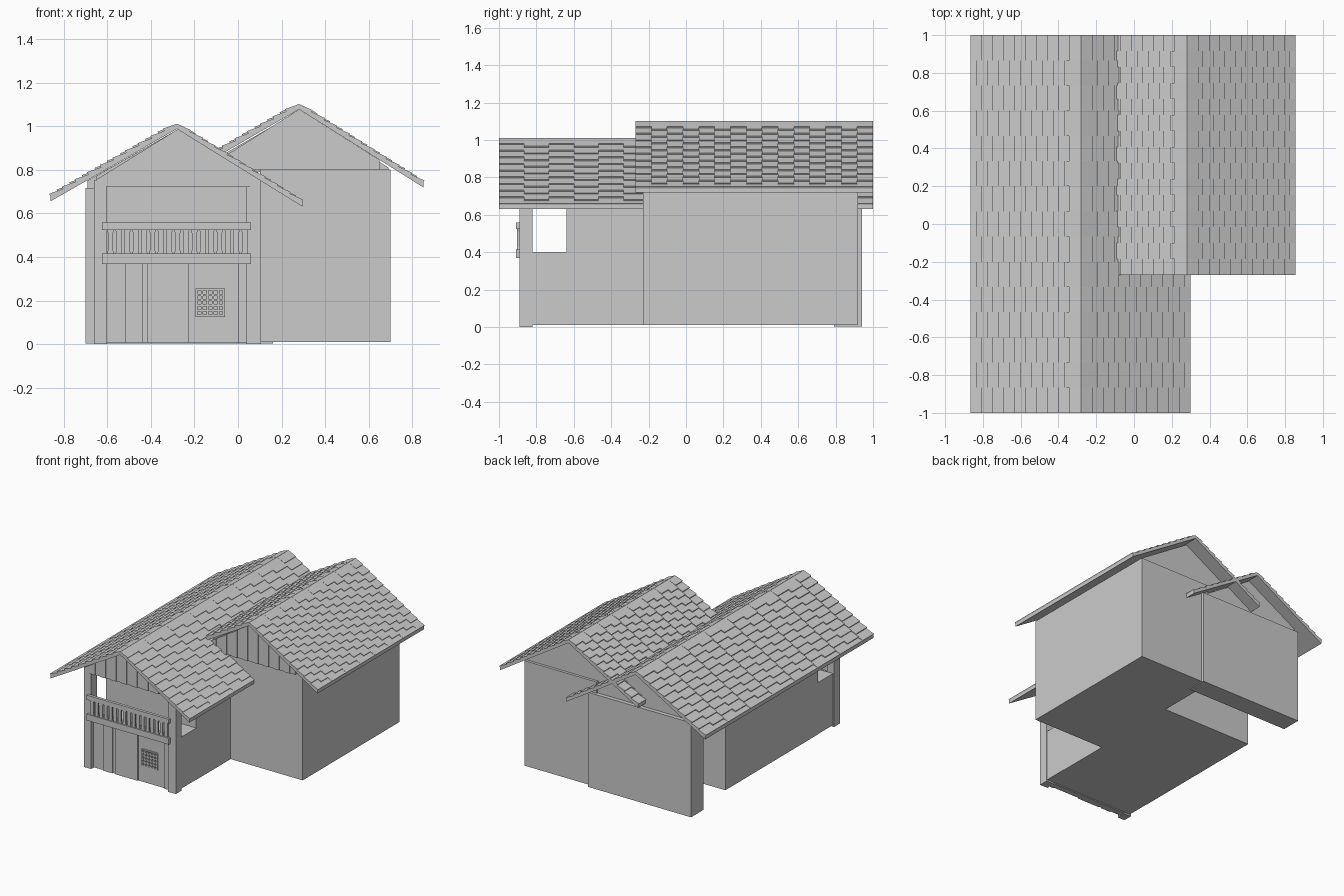
import bpy, bmesh
from mathutils import Vector

if "Cube" in bpy.data.objects:
    bpy.data.objects.remove(bpy.data.objects["Cube"])


def finish(name, bm):
    bmesh.ops.recalc_face_normals(bm, faces=bm.faces)
    me = bpy.data.meshes.new(name)
    bm.to_mesh(me)
    bm.free()
    ob = bpy.data.objects.new(name, me)
    bpy.context.collection.objects.link(ob)
    return ob


def add_prism(bm, prof, y0, y1):
    """Extrude an (x, z) outline from y0 to y1."""
    a = [bm.verts.new((x, y0, z)) for x, z in prof]
    b = [bm.verts.new((x, y1, z)) for x, z in prof]
    bm.faces.new(a)
    bm.faces.new(b[::-1])
    n = len(prof)
    for i in range(n):
        j = (i + 1) % n
        bm.faces.new((a[i], b[i], b[j], a[j]))


def add_box(bm, x0, x1, y0, y1, z0, z1):
    add_prism(bm, [(x0, z0), (x1, z0), (x1, z1), (x0, z1)], y0, y1)


def prism(name, prof, y0, y1):
    bm = bmesh.new()
    add_prism(bm, prof, y0, y1)
    return finish(name, bm)


def box(name, *dims):
    bm = bmesh.new()
    add_box(bm, *dims)
    return finish(name, bm)


def roof_slope(name, ridge, eave, y0, y1, cols, lift, thick=0.02, rows=10):
    """Thin slab plus staggered columns of tilted tiles."""
    r, e = Vector(ridge), Vector(eave)
    d = e - r
    n = Vector((-d.y, d.x)).normalized()
    if n.y < 0:
        n = -n
    drop = Vector((0, thick * 1.15))
    bm = bmesh.new()
    add_prism(bm, [r, e, e - drop, r - drop], y0, y1)
    finish(name + "_slab", bm)
    bm = bmesh.new()
    w = (y1 - y0) / cols
    for j in range(cols):
        shift = 0.42 * (j % 2)
        for k in range(rows):
            t0 = max(0.0, (k - 0.0 + shift) / rows)
            t1 = min(1.0, (k + 1 + shift) / rows)
            if k == 0:
                t0 = 0.0
            if t1 - t0 < 0.01:
                continue
            a, b = r + d * t0, r + d * t1
            add_prism(bm, [a - n * 0.004, b - n * 0.004, b + n * lift,
                           a + n * 0.001], y0 + j * w, y0 + (j + 1) * w)
    finish(name + "_tiles", bm)


# Two overlapping gable roofs
roof_slope("long_roof_left", (-0.28, 1.01), (-0.86, 0.678), -1, 1, 15, 0.013)
roof_slope("long_roof_right", (-0.28, 1.01), (0.295, 0.654), -1, 1, 15, 0.009)
roof_slope("side_roof_left", (0.28, 1.10), (-0.30, 0.765), -0.27, 1, 15, 0.013)
roof_slope("side_roof_right", (0.28, 1.10), (0.85, 0.742), -0.27, 1, 15, 0.010)

# Main wing: upper body, lower porch, rear block and rear gable
prism("main_body", [(-0.65, 0.01), (0.10, 0.01), (0.10, 0.75),
                    (-0.28, 0.983), (-0.65, 0.772)], -0.64, 0.46)
box("porch_base", -0.65, 0.10, -0.82, -0.64, 0.012, 0.40)
box("rear_block", -0.70, 0.16, 0.79, 0.94, 0.003, 0.715)
prism("rear_gable", [(-0.69, 0.71), (0.15, 0.71), (-0.28, 0.983),
                     (-0.69, 0.75)], 0.80, 0.91)

# Side wing
box("side_body", 0.10, 0.70, -0.23, 0.92, 0.01, 0.80)
prism("side_gable", [(-0.12, 0.79), (0.69, 0.79), (0.69, 0.81), (0.28, 1.07),
                     (-0.12, 0.84)], -0.22, 0.90)


def gable_boards(name, cx, half, z0, peak, slope, y0, y1, w=0.0445):
    """Vertical boards cut to the roof line, alternately proud."""
    bm = bmesh.new()
    count = round(2 * half / w)
    w = 2 * half / count
    for i in range(count):
        xa, xb = cx - half + i * w, cx - half + (i + 1) * w
        pts = [(xa, z0), (xb, z0), (xb, peak - abs(xb - cx) * slope)]
        if xa < cx - 1e-4 and xb > cx + 1e-4:
            pts.append((cx, peak))
        pts.append((xa, peak - abs(xa - cx) * slope))
        add_prism(bm, pts, y0 - 0.006 * (i % 2), y1)
    finish(name, bm)


gable_boards("front_gable_boards", -0.275, 0.375, 0.72, 0.987, 0.62, -0.895, -0.87)
gable_boards("side_gable_boards", 0.28, 0.37, 0.80, 1.077, 0.63, -0.25, -0.22)

# Porch posts
for nm, x0, x1 in (("left_post", -0.66, -0.60), ("right_post", 0.04, 0.105)):
    box(nm, x0, x1, -0.89, -0.82, 0.0, 0.75)

# Ground floor boards
bm = bmesh.new()
for i, (x0, x1) in enumerate([(-0.60, -0.515), (-0.515, -0.435), (-0.435, -0.415),
                              (-0.415, -0.225), (-0.035, 0.0), (0.0, 0.04)]):
    add_box(bm, x0, x1, -0.865 - 0.008 * (i % 2), -0.82, 0.005, 0.38)
# window panel built around the opening
for x0, x1, z0, z1 in ((-0.225, -0.19, 0.005, 0.38), (-0.065, -0.035, 0.005, 0.38),
                       (-0.19, -0.065, 0.005, 0.13), (-0.19, -0.065, 0.25, 0.38)):
    add_box(bm, x0, x1, -0.865, -0.82, z0, z1)
finish("front_boards", bm)

# Window grille
bm = bmesh.new()
for i in range(6):
    x = -0.19 + 0.125 * i / 5
    add_box(bm, x - 0.005, x + 0.005, -0.875, -0.855, 0.13, 0.25)
for i in range(6):
    z = 0.13 + 0.12 * i / 5
    add_box(bm, -0.195, -0.06, -0.872, -0.858, z - 0.005, z + 0.005)
finish("window_grille", bm)

# Balcony railing
box("rail_top", -0.625, 0.06, -0.91, -0.888, 0.523, 0.558)
box("rail_bottom", -0.625, 0.06, -0.91, -0.888, 0.368, 0.415)
bm = bmesh.new()
for i in range(17):
    x = -0.585 + i * 0.0385
    add_prism(bm, [(x - 0.017, 0.41), (x + 0.017, 0.41), (x + 0.012, 0.43),
                   (x + 0.012, 0.51), (x + 0.017, 0.53), (x - 0.017, 0.53),
                   (x - 0.012, 0.51), (x - 0.012, 0.43)], -0.903, -0.89)
finish("balusters", bm)
